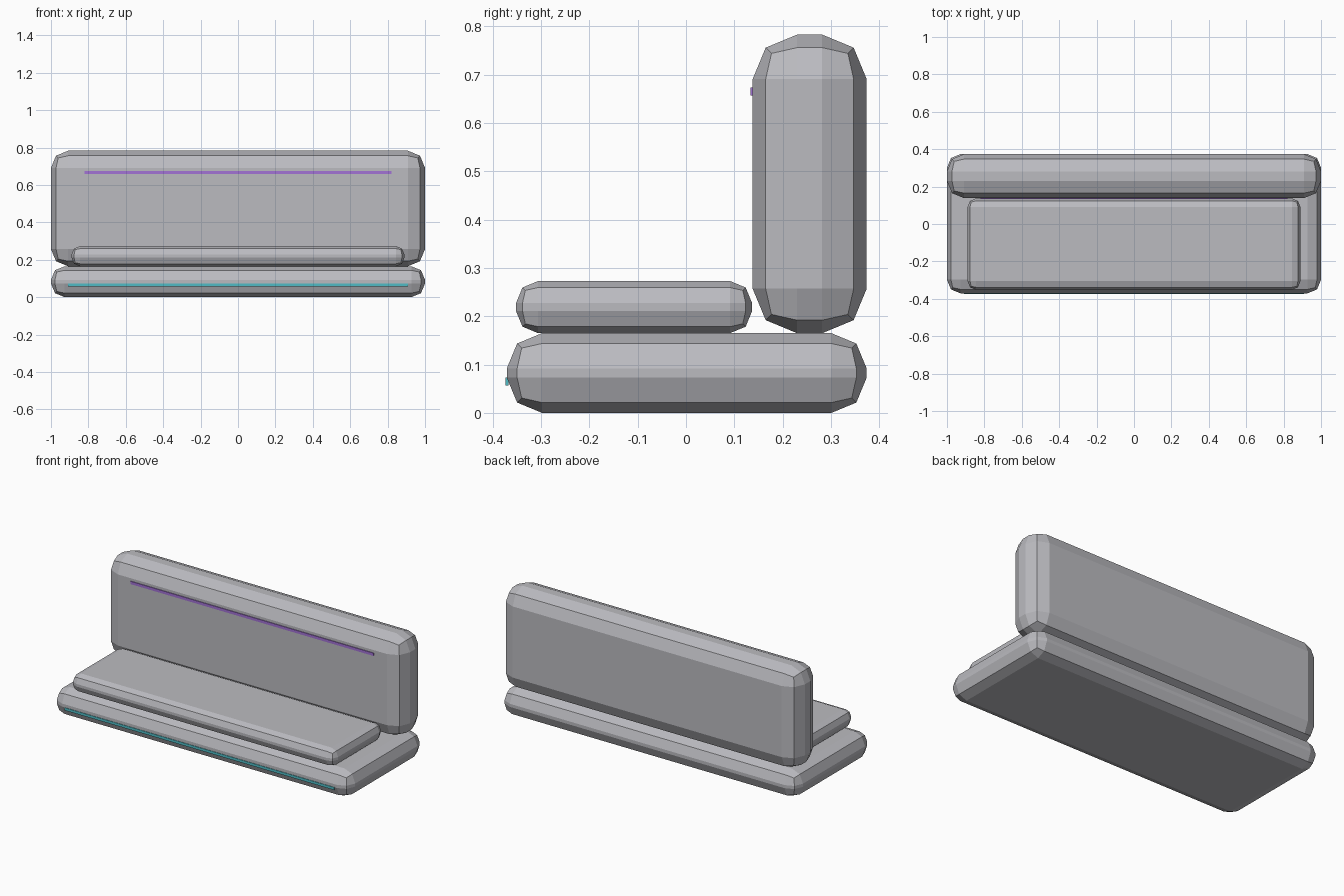
import bpy
import bmesh
from mathutils import Vector

if "Cube" in bpy.data.objects:
    bpy.data.objects.remove(bpy.data.objects["Cube"])


def material(name, rgb):
    m = bpy.data.materials.new(name)
    m.diffuse_color = (*rgb, 1.0)
    m.use_nodes = True
    m.node_tree.nodes["Principled BSDF"].inputs["Base Color"].default_value = m.diffuse_color
    return m


grey = material("light grey", (0.50, 0.50, 0.53))
teal = material("teal", (0.08, 0.50, 0.56))
purple = material("purple", (0.36, 0.17, 0.66))


def block(name, x, y, z, mat, bevel=0.0):
    """Box spanning the (min, max) ranges, with optional two-step rounded edges."""
    spans = (x, y, z)
    size = [b - a for a, b in spans]
    bm = bmesh.new()
    bmesh.ops.create_cube(bm, size=1.0)
    bmesh.ops.scale(bm, vec=Vector(size), verts=bm.verts)
    if bevel:
        bmesh.ops.bevel(bm, geom=bm.edges[:], offset=bevel, segments=2,
                        profile=0.5, affect='EDGES')
    mesh = bpy.data.meshes.new(name)
    bm.to_mesh(mesh)
    bm.free()
    mesh.materials.append(mat)
    obj = bpy.data.objects.new(name, mesh)
    obj.location = [(a + b) / 2 for a, b in spans]
    bpy.context.collection.objects.link(obj)
    return obj


# Padded bench parts
block("base", (-1, 1), (-0.371, 0.374), (0, 0.165), grey, 0.073)
block("seat_cushion", (-0.89, 0.89), (-0.352, 0.137), (0.165, 0.273), grey, 0.046)
block("backrest", (-1, 1), (0.138, 0.374), (0.165, 0.783), grey, 0.092)

# Thin accent strips
block("base_strip", (-0.91, 0.91), (-0.374, -0.367), (0.057, 0.073), teal)
block("backrest_strip", (-0.82, 0.82), (0.134, 0.141), (0.657, 0.674), purple)
